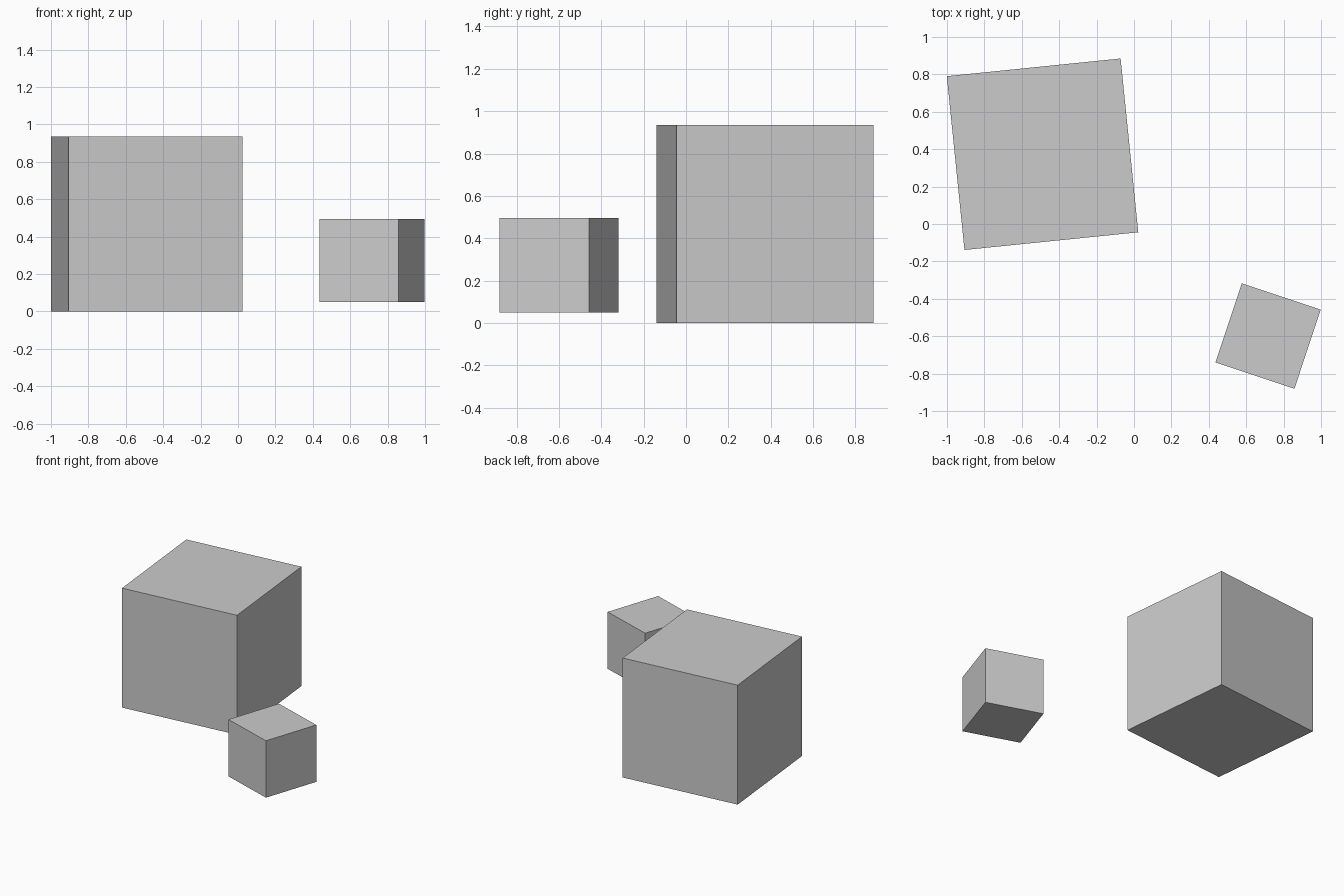
import bpy
from math import radians

if "Cube" in bpy.data.objects:
    bpy.data.objects.remove(bpy.data.objects["Cube"])


def cube(name, size, centre, turn):
    bpy.ops.mesh.primitive_cube_add(size=size, location=centre,
                                    rotation=(0, 0, radians(turn)))
    bpy.context.object.name = name


# Large cube resting on the ground
cube("large_cube", 0.934, (-0.489, 0.373, 0.467), 5.8)
# Small cube floating slightly above the ground
cube("small_cube", 0.445, (0.717, -0.599, 0.273), -18.4)
